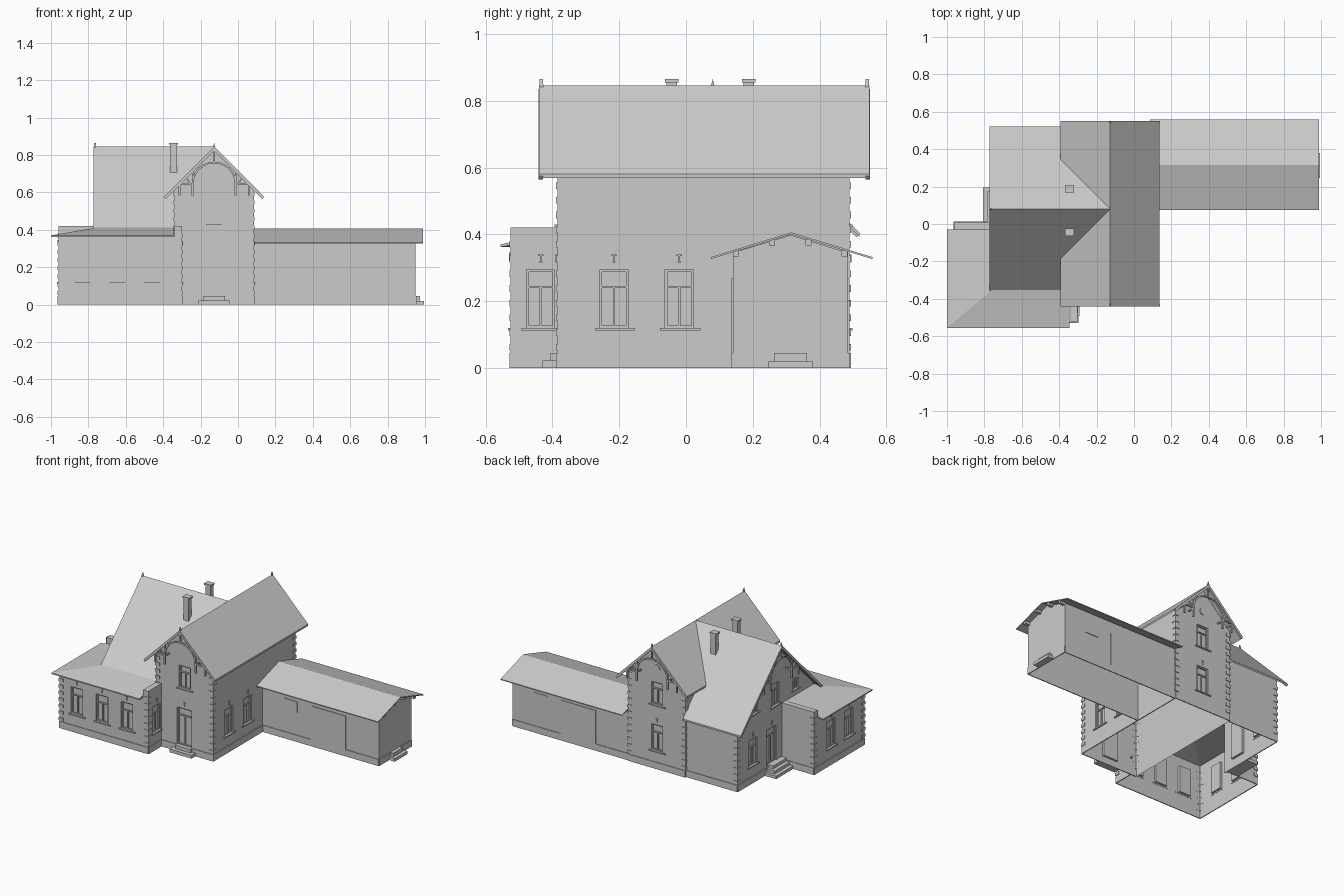
import bpy, bmesh, math
from mathutils import Matrix, Vector


def frame(x, y, z=0, d=(1, 0)):
    """Local frame: X along the wall, Y up, Z outward."""
    dx, dy = d
    return Matrix(((dx, 0, dy, x), (dy, 0, -dx, y), (0, 1, 0, z), (0, 0, 0, 1)))


def finish(name, bm, M=Matrix(), recalc=True):
    if recalc:
        bmesh.ops.recalc_face_normals(bm, faces=bm.faces)
    me = bpy.data.meshes.new(name)
    bm.to_mesh(me)
    bm.free()
    ob = bpy.data.objects.new(name, me)
    ob.matrix_world = M
    bpy.context.collection.objects.link(ob)
    return ob


def sweep(bm, pts, vec):
    a = [bm.verts.new(p) for p in pts]
    b = [bm.verts.new(Vector(p) + Vector(vec)) for p in pts]
    bm.faces.new(a)
    bm.faces.new(b[::-1])
    for i in range(len(a)):
        j = (i + 1) % len(a)
        bm.faces.new((a[i], b[i], b[j], a[j]))


def box(bm, x0, x1, y0, y1, z0, z1):
    sweep(bm, [(x0, y0, z0), (x1, y0, z0), (x1, y1, z0), (x0, y1, z0)], (0, 0, z1 - z0))


def boxes(name, items, M=Matrix()):
    bm = bmesh.new()
    for b in items:
        box(bm, *b)
    return finish(name, bm, M)


def bar(bm, p, q, w, z0, z1):
    p, q = Vector(p), Vector(q)
    d = (q - p).normalized()
    n = Vector((-d.y, d.x)) * w / 2
    sweep(bm, [(*v, z0) for v in (p + n, q + n, q - n, p - n)], (0, 0, z1 - z0))


def slab(name, polys, t=0.012):
    bm = bmesh.new()
    for pts in polys:
        sweep(bm, pts, (0, 0, -t))
    return finish(name, bm)


D = 0.015  # depth of window and door recesses


def wall(name, M, profile, windows=(), doors=(), plinth=True):
    # wall face with holes
    bm = bmesh.new()
    holes = list(windows) + list(doors)
    for lp in [profile] + [[(a, c), (b, c), (b, d), (a, d)] for a, b, c, d in holes]:
        vs = [bm.verts.new((u, v, 0)) for u, v in lp]
        for i in range(len(vs)):
            bm.edges.new((vs[i], vs[(i + 1) % len(vs)]))
    bmesh.ops.triangle_fill(bm, edges=bm.edges[:], use_beauty=True, normal=(0, 0, 1))
    # reveals and panes
    for a, b, c, d in holes:
        lp = [(a, c), (b, c), (b, d), (a, d)]
        f = [bm.verts.new((*p, 0)) for p in lp]
        k = [bm.verts.new((*p, -D)) for p in lp]
        bm.faces.new(k)
        for i in range(4):
            j = (i + 1) % 4
            bm.faces.new((f[i], f[j], k[j], k[i]))
    finish(name, bm, M, False)
    # frames, sills, wall anchors, plinth
    t, trim = 0.007, []
    for a, b, c, d in holes:
        z, m = (-D, -0.007), (a + b) / 2
        trim += [(a, a + t, c, d, *z), (b - t, b, c, d, *z), (a + t, b - t, d - t, d, *z),
                 (a + t, b - t, c, c + t, *z)]
        h = c + (d - c) * (0.7 if (a, b, c, d) in windows else 0.8)
        trim += [(a + t, b - t, h - t / 2, h + t / 2, *z), (m - t / 2, m + t / 2, c + t, h - t / 2, *z)]
        if (a, b, c, d) in windows:
            trim.append((a - 0.015, b + 0.02, c - 0.008, c, -0.002, 0.008))
        if 0.29 < d < 0.32:
            trim += [(m - 0.002, m + 0.002, d + 0.022, d + 0.043, 0, 0.005),
                     (m - 0.008, m + 0.008, d + 0.04, d + 0.045, 0, 0.005),
                     (m - 0.005, m + 0.005, d + 0.02, d + 0.024, 0, 0.005)]
    if plinth:
        trim.append((profile[0][0], profile[1][0], 0, 0.045, -0.002, 0.004))
    if trim:
        boxes(name + "_trim", trim, M)


def rect(w, h):
    return [(0, 0), (w, 0), (w, h), (0, h)]


S, N, E, W = (1, 0), (-1, 0), (0, 1), (0, -1)  # wall directions by facing side

# tall main wing
gable = [(0, 0), (0.425, 0), (0.425, 0.62), (0.2125, 0.832), (0, 0.62)]
up, low = (0.17, 0.255, 0.43, 0.58), (0.17, 0.255, 0.12, 0.295)
wall("main_front", frame(-0.34, -0.385, 0, S), gable, [up], [(0.155, 0.265, 0.045, 0.295)])
wall("main_back", frame(0.085, 0.49, 0, N), gable, [up, low])
wall("main_east", frame(0.085, -0.385, 0, E), rect(0.875, 0.62),
     [(0.127, 0.212, 0.12, 0.295), (0.322, 0.408, 0.12, 0.295)])
wall("main_west", frame(-0.34, 0.49, 0, W), rect(0.875, 0.62), plinth=False)
# cross wing
wall("cross_north", frame(-0.34, 0.48, 0, N), rect(0.38, 0.435))
wall("cross_west", frame(-0.72, 0.48, 0, W),
     [(0, 0), (0.49, 0), (0.49, 0.40), (0.80, 0.40), (0.80, 0.435), (0.40, 0.832), (0, 0.435)],
     [(0.12, 0.205, 0.12, 0.295), (0.36, 0.44, 0.43, 0.58), (0.16, 0.21, 0.46, 0.53), (0.59, 0.64, 0.46, 0.53)],
     [(0.31, 0.41, 0.06, 0.295)])
# low front block
wall("low_front", frame(-0.96, -0.525, 0, S),
     [(0, 0), (0.66, 0), (0.66, 0.42), (0.62, 0.42), (0.62, 0.365), (0, 0.365)],
     [(u, u + 0.087, 0.12, 0.3) for u in (0.085, 0.272, 0.457)])
wall("low_west", frame(-0.96, 0.01, 0, W),
     [(0, 0), (0.535, 0), (0.535, 0.365), (0.04, 0.365), (0.04, 0.42), (0, 0.42)],
     [(0.14, 0.225, 0.12, 0.3), (0.33, 0.415, 0.12, 0.3)])
wall("low_north", frame(-0.72, 0.01, 0, N), rect(0.24, 0.42))
wall("low_east", frame(-0.30, -0.525, 0, E), rect(0.14, 0.42), [(0.048, 0.132, 0.12, 0.295)])
boxes("parapets", [(-0.34, -0.301, -0.524, -0.385, 0.34, 0.42), (-0.959, -0.72, -0.03, 0.009, 0.34, 0.42)])
# long shed
wall("shed_south", frame(0.085, 0.14, 0, S), rect(0.865, 0.345))
wall("shed_north", frame(0.95, 0.485, 0, N), rect(0.865, 0.345))
wall("shed_end", frame(0.95, 0.14, 0, E), [(0, 0), (0.345, 0), (0.345, 0.345), (0.173, 0.398), (0, 0.345)])
for nm, M in (("south", frame(0.085, 0.14, 0, S)), ("north", frame(0.95, 0.485, 0, N))):
    boxes("shed_doors_" + nm, [(0.36, 0.62, 0.045, 0.27, 0, 0.004), (0.16, 0.26, 0.2, 0.27, 0, 0.004)], M)
boxes("shed_purlins", [(0.945, 0.985, y - 0.009, y + 0.009, z - 0.018, z)
                       for y, z in ((0.15, 0.352), (0.258, 0.385), (0.367, 0.385), (0.475, 0.352))])

# roofs
R, X, Y = 0.845, -0.1275, 0.08
slab("main_roof", [
    [(X, -0.44, R), (0.137, -0.44, 0.58), (0.137, 0.55, 0.58), (X, 0.55, R)],
    [(X, -0.44, R), (-0.3925, -0.44, 0.58), (-0.3925, Y - 0.265, 0.58), (X, Y, R),
     (-0.3925, Y + 0.265, 0.58), (-0.3925, 0.55, 0.58), (X, 0.55, R)]])
slab("cross_roof", [
    [(x, Y + s * d, R - d) for x, d in
     ((-0.772, 0), (X, 0), (-0.34, 0.2125), (-0.34, 0.44), (-0.772, 0.44))] for s in (1, -1)])
T = [(-0.72, -0.32, 0.418), (-0.345, -0.32, 0.418), (-0.72, -0.03, 0.418)]
SW = (-1.0, -0.555, 0.37)
slab("low_roof", [[SW, (-0.345, -0.555, 0.37), T[1], T[0]], [SW, T[0], T[2], (-1.0, -0.03, 0.37)]], 0.008)
slab("shed_roof", [[(0.085, 0.315, 0.406), (0.99, 0.315, 0.406), (0.99, y, 0.332), (0.085, y, 0.332)]
                   for y in (0.075, 0.558)], 0.006)


# gable ornament: bargeboards, arch, collars, pendants, finial
def truss(name, M, reach):
    bm = bmesh.new()
    z = (-0.014, -0.003)
    arc = [(0.115 * math.cos(math.pi * i / 12), -0.2 + 0.115 * math.sin(math.pi * i / 12)) for i in range(13)]
    for p, q in zip(arc, arc[1:]):
        bar(bm, p, q, 0.009, *z)
    for s in (1, -1):
        bar(bm, (0, -0.014), (s * reach, -reach - 0.014), 0.012, -0.012, 0.001)
        bar(bm, (s * 0.08, -0.12), (s * 0.095, -0.105), 0.008, *z)
        bar(bm, (s * 0.11, -0.2), (s * 0.19, -0.2), 0.009, *z)
        bar(bm, (s * 0.115, -0.2), (s * 0.115, -0.125), 0.008, *z)
        bar(bm, (s * 0.125, -0.205), (s * 0.15, -0.165), 0.007, *z)
        for x in (0.115, 0.185):
            box(bm, s * x - 0.005, s * x + 0.005, -0.262, -0.195, *z)
            box(bm, s * x - 0.004, s * x + 0.004, -0.21, -0.2, -0.055, -0.014)
    box(bm, -0.004, 0.004, -0.09, 0.004, *z)
    sweep(bm, [(-0.005, 0, -0.012), (0.005, 0, -0.012), (0, 0.02, -0.012)], (0, 0, 0.01))
    finish(name, bm, M)


truss("front_gable_ornament", frame(X, -0.44, R, S), 0.262)
truss("back_gable_ornament", frame(X, 0.55, R, N), 0.262)
truss("west_gable_ornament", frame(-0.772, Y, R, W), 0.435)
bm = bmesh.new()
bmesh.ops.create_cone(bm, cap_ends=True, segments=16, radius1=0.022, radius2=0.022, depth=0.01)
finish("gable_roundel", bm, frame(X, 0.49, 0.68, N))

# chimneys with caps
boxes("chimneys", [b for y in (-0.043, 0.188) for b in (
    (-0.364, -0.326, y - 0.016, y + 0.016, 0.69, 0.855), (-0.37, -0.32, y - 0.02, y + 0.02, 0.855, 0.865))])


# corner quoins
def quoins(name, x, y, sx, sy, top):
    items = []
    for i in range(int((top - 0.05) / 0.022)):
        if i % 2 == 0:
            z = 0.052 + i * 0.022
            xs = sorted((x + sx * 0.004, x - sx * 0.028))
            ys = sorted((y + sy * 0.004, y - sy * 0.028))
            items += [(*xs, *sorted((y + sy * 0.004, y - sy * 0.001)), z, z + 0.02),
                      (*sorted((x + sx * 0.004, x - sx * 0.001)), *ys, z, z + 0.02)]
    boxes(name, items)


for i, c in enumerate([(-0.34, -0.385, -1, -1, 0.6), (0.085, -0.385, 1, -1, 0.6), (0.085, 0.49, 1, 1, 0.6),
                       (-0.34, 0.49, -1, 1, 0.6), (-0.72, 0.48, -1, 1, 0.42), (-0.96, -0.525, -1, -1, 0.36),
                       (-0.30, -0.525, 1, -1, 0.4), (-0.96, 0.01, -1, 1, 0.4)]):
    quoins("quoins_%d" % i, *c)

# steps
boxes("front_steps", [(-0.21, -0.045, -0.43, -0.385, 0, 0.022), (-0.185, -0.07, -0.405, -0.385, 0.022, 0.045)])
boxes("shed_steps", [(0.95, 0.995, 0.245, 0.38, 0, 0.02), (0.95, 0.973, 0.263, 0.362, 0.02, 0.045)])
boxes("west_steps", [(-0.807 + 0.025 * i, -0.72, 0.012, 0.195 - 0.02 * i, 0.02 * i, 0.02 * i + 0.02) for i in range(3)])
